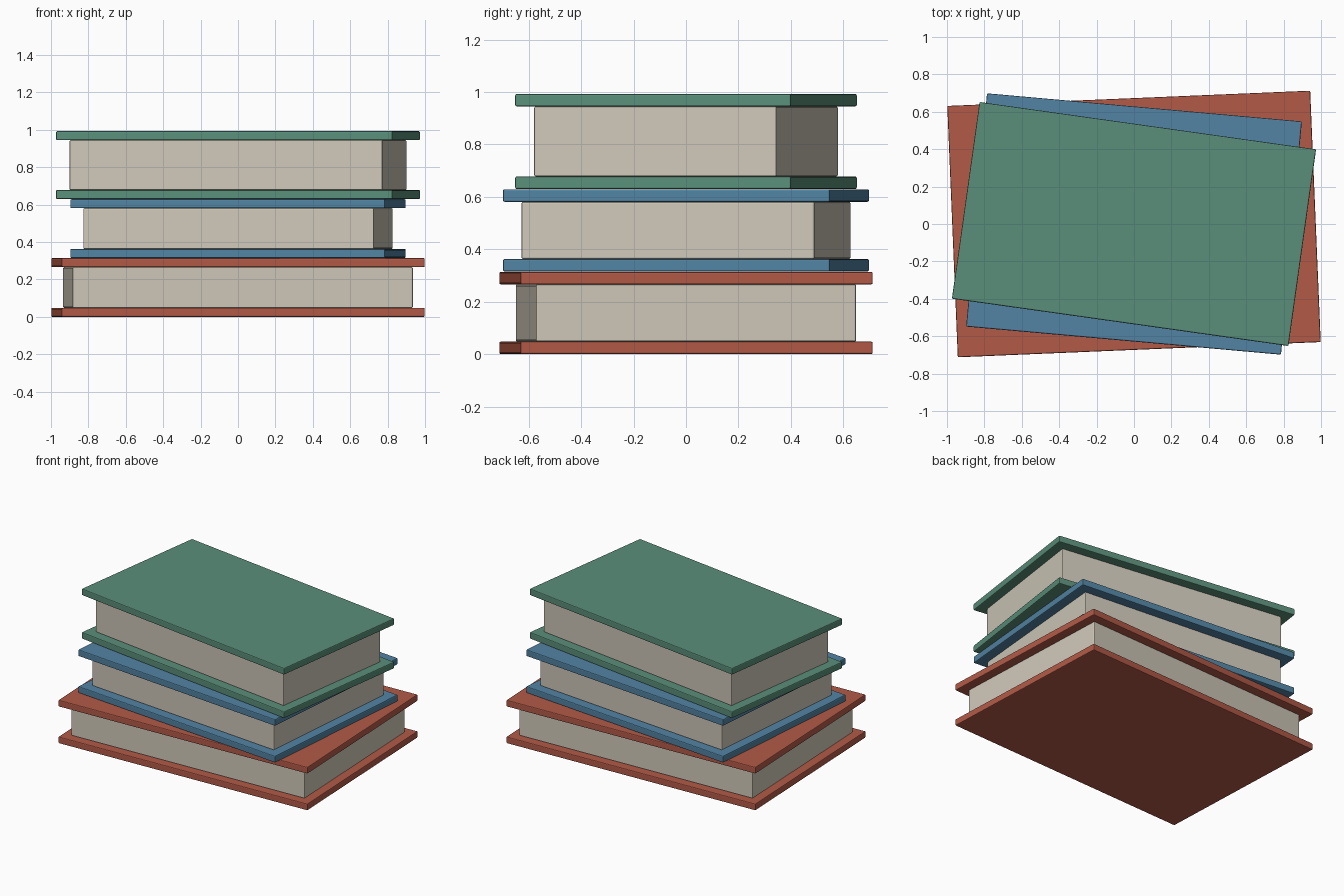
import bpy
import math

if "Cube" in bpy.data.objects:
    bpy.data.objects.remove(bpy.data.objects["Cube"])


def material(name, rgb):
    m = bpy.data.materials.new(name)
    m.diffuse_color = (*rgb, 1.0)
    m.use_nodes = True
    m.node_tree.nodes["Principled BSDF"].inputs["Base Color"].default_value = m.diffuse_color
    return m


red = material("brick_red", (0.445, 0.102, 0.063))
blue = material("dusty_blue", (0.084, 0.231, 0.366))
green = material("sage_green", (0.102, 0.275, 0.195))
paper = material("paper", (0.631, 0.584, 0.491))


def slab(name, length, depth, z0, z1, angle, mat, bevel=0.006):
    """Softly bevelled box between two heights, turned about z."""
    bpy.ops.mesh.primitive_cube_add(size=1, location=(0, 0, (z0 + z1) / 2))
    ob = bpy.context.object
    ob.name = name
    ob.scale = (length, depth, z1 - z0)
    bpy.ops.object.transform_apply(location=False, rotation=False, scale=True)
    ob.rotation_euler.z = math.radians(angle)
    ob.data.materials.append(mat)
    mod = ob.modifiers.new("soft_edges", "BEVEL")
    mod.width = bevel
    mod.segments = 2


COVER = 0.048


def book(name, length, depth, z0, z1, angle, inset, mat):
    # two cover boards with a page block set in on every side
    slab(name + "_lower_cover", length, depth, z0, z0 + COVER, angle, mat)
    slab(name + "_pages", length - 2 * inset, depth - 2 * inset,
         z0 + COVER, z1 - COVER, angle, paper)
    slab(name + "_upper_cover", length, depth, z1 - COVER, z1, angle, mat)


# stack from the bottom up
book("bottom_book", 1.942, 1.345, 0.0, 0.314, 2.4, 0.061, red)
book("middle_book", 1.69, 1.252, 0.315, 0.629, -5.1, 0.065, blue)
book("top_book", 1.817, 1.062, 0.63, 0.993, -8.0, 0.064, green)
